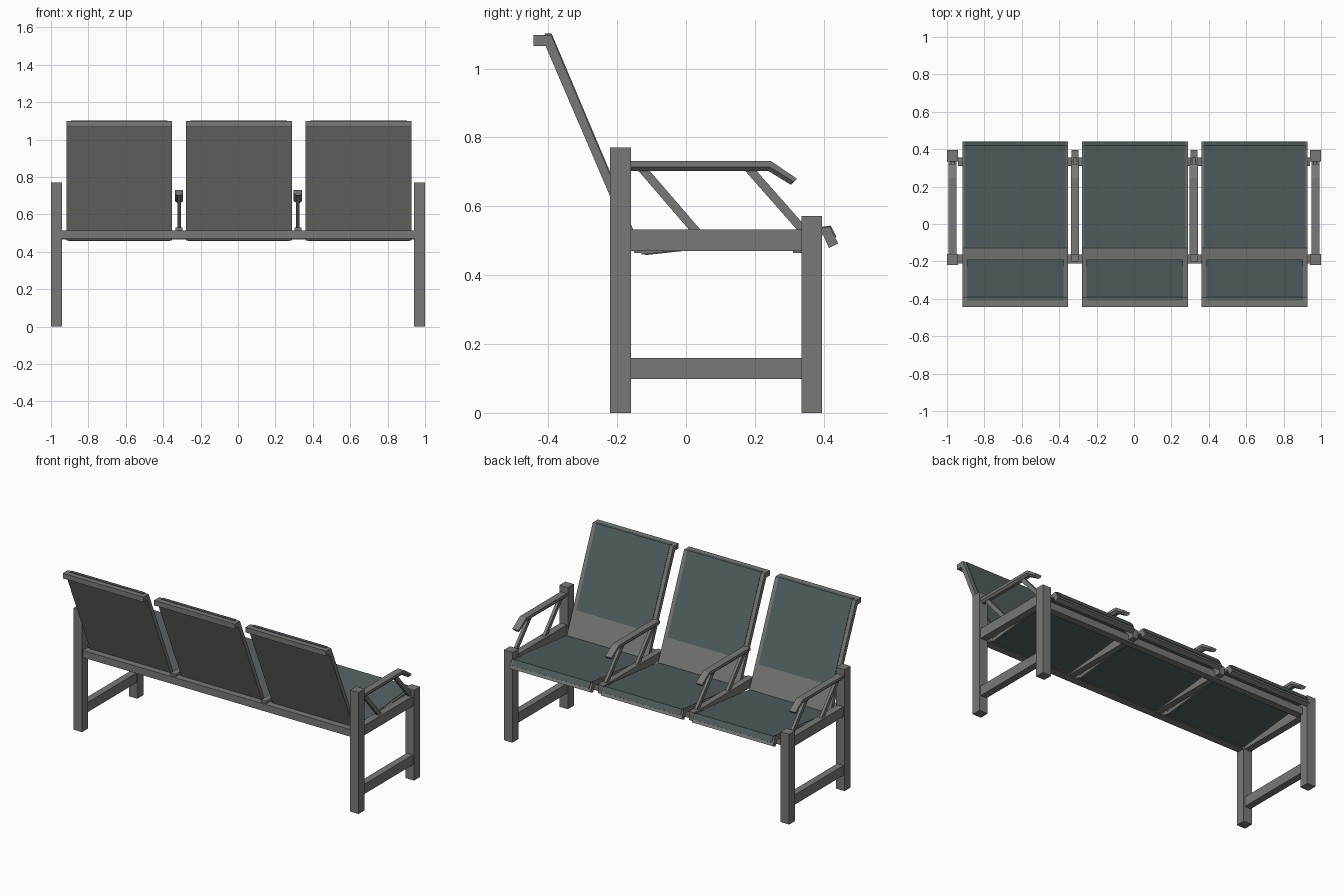
import bpy, bmesh, math
from mathutils import Vector

if "Cube" in bpy.data.objects:
    bpy.data.objects.remove(bpy.data.objects["Cube"])


def mat(name, col):
    m = bpy.data.materials.new(name)
    m.diffuse_color = (*col, 1)
    m.use_nodes = True
    m.node_tree.nodes["Principled BSDF"].inputs["Base Color"].default_value = m.diffuse_color
    return m


GREY = mat("grey metal", (0.19, 0.19, 0.18))
TEAL = mat("dark teal fabric", (0.085, 0.115, 0.115))


def profile(name, pts, x0, x1, m=GREY):
    """Extrude a (y, z) outline along x."""
    bm = bmesh.new()
    a = [bm.verts.new((x0, y, z)) for y, z in pts]
    b = [bm.verts.new((x1, y, z)) for y, z in pts]
    n = len(pts)
    bm.faces.new(a)
    bm.faces.new(b[::-1])
    for i in range(n):
        j = (i + 1) % n
        bm.faces.new((a[j], a[i], b[i], b[j]))
    bmesh.ops.recalc_face_normals(bm, faces=bm.faces)
    me = bpy.data.meshes.new(name)
    bm.to_mesh(me)
    bm.free()
    ob = bpy.data.objects.new(name, me)
    bpy.context.collection.objects.link(ob)
    me.materials.append(m)
    return ob


def box(name, x0, x1, y0, y1, z0, z1, m=GREY):
    return profile(name, [(y0, z0), (y1, z0), (y1, z1), (y0, z1)], x0, x1, m)


def plate(name, p, q, t, x0, x1, m=GREY):
    """Flat strip from p to q in the yz plane, t thick to both sides."""
    p, q = Vector(p), Vector(q)
    d = (q - p).normalized()
    n = Vector((-d.y, d.x)) * t / 2
    return profile(name, [p - n, q - n, q + n, p + n], x0, x1, m)


# end frames
for s in (-1, 1):
    x0, x1 = sorted((s * 0.94, s * 1.0))
    box("rear_leg", x0, x1, -0.22, -0.16, 0, 0.77)
    box("front_leg", x0, x1, 0.335, 0.395, 0, 0.572)
    x0, x1 = sorted((s * 0.948, s * 0.992))
    box("side_rail", x0, x1, -0.16, 0.335, 0.47, 0.533)
    box("lower_stretcher", x0, x1, -0.16, 0.335, 0.098, 0.16)

# long rails
box("rear_rail", -0.94, 0.94, -0.212, -0.162, 0.47, 0.515)
box("front_rail", -0.94, 0.94, 0.31, 0.355, 0.465, 0.51)

# cross rails between the seats
for x in (-0.315, 0.32):
    box("cross_rail", x - 0.019, x + 0.019, -0.2, 0.395, 0.475, 0.53)

# armrests: bevelled bar with a bent tip and two slanted struts
for x in (-0.97, -0.315, 0.32, 0.97):
    arm = profile("armrest", [(-0.165, 0.702), (0.24, 0.702), (0.305, 0.662),
                              (0.322, 0.68), (0.247, 0.731), (-0.165, 0.731)],
                  x - 0.022, x + 0.022)
    bm = bmesh.new()
    bm.from_mesh(arm.data)
    low = [e for e in bm.edges
           if abs(e.verts[0].co.x - e.verts[1].co.x) < 1e-5
           and all(min((v.co - Vector((v.co.x, y, z))).length
                       for y, z in ((-0.165, 0.702), (0.24, 0.702), (0.305, 0.662))) < 1e-4
                   for v in e.verts)]
    bmesh.ops.bevel(bm, geom=low, offset=0.012, segments=1, affect='EDGES')
    bm.to_mesh(arm.data)
    bm.free()
    plate("rear_strut", (-0.128, 0.71), (0.04, 0.515), 0.025, x - 0.009, x + 0.009)
    plate("front_strut", (0.182, 0.71), (0.345, 0.525), 0.025, x - 0.009, x + 0.009)

# three seats
for cx in (-0.635, 0.005, 0.645):
    x0, x1 = cx - 0.283, cx + 0.283
    # seat pan with down-turned front lip
    profile("seat_pan", [(-0.13, 0.46), (0.398, 0.517), (0.415, 0.479), (0.442, 0.492),
                         (0.418, 0.541), (0.395, 0.537), (-0.128, 0.482)], x0, x1)
    profile("seat_fabric", [(-0.125, 0.481), (0.395, 0.536), (0.418, 0.54), (0.434, 0.509),
                            (0.437, 0.511), (0.42, 0.544), (0.395, 0.54), (-0.125, 0.485)],
            x0 + 0.012, x1 - 0.012, TEAL)
    plate("seat_underside", (-0.12, 0.46), (0.39, 0.515), 0.004, x0 + 0.012, x1 - 0.012, TEAL)
    # backrest with rear-turned top lip
    profile("backrest", [(-0.125, 0.465), (-0.392, 1.098), (-0.443, 1.098), (-0.443, 1.066),
                         (-0.408, 1.066), (-0.15, 0.465)], x0, x1)
    profile("backrest_fabric", [(-0.1925, 0.625), (-0.392, 1.098), (-0.41, 1.098),
                                (-0.41, 1.101), (-0.39, 1.101), (-0.1895, 0.626)],
            x0 + 0.025, x1 - 0.025, TEAL)
